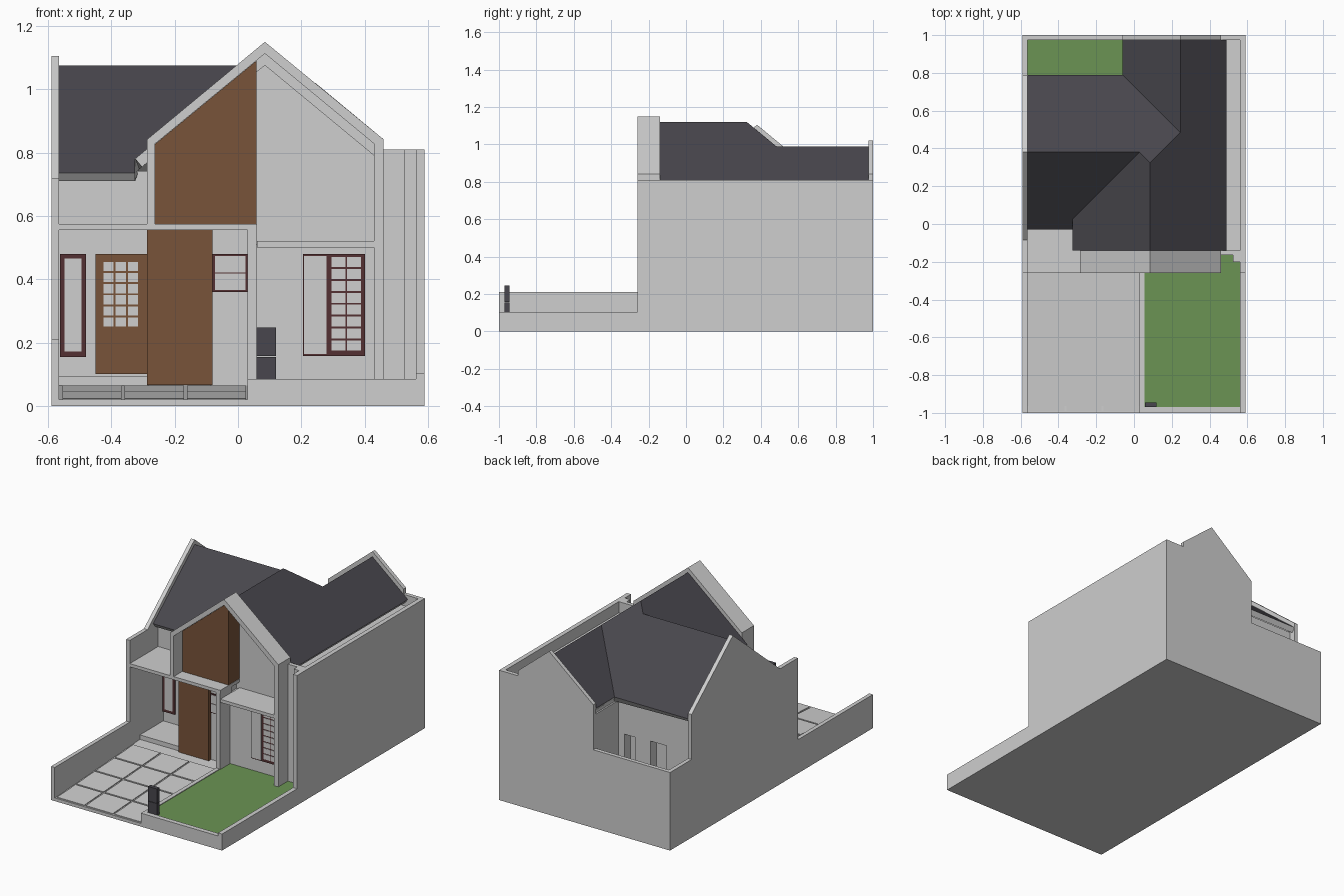
import bpy, bmesh
from mathutils import Vector

if "Cube" in bpy.data.objects:
    bpy.data.objects.remove(bpy.data.objects["Cube"])

def mat(name, r, g, b):
    m = bpy.data.materials.new(name)
    m.diffuse_color = (r, g, b, 1)
    m.use_nodes = True
    m.node_tree.nodes["Principled BSDF"].inputs["Base Color"].default_value = m.diffuse_color
    return m

WALL = mat("wall_white", .62, .62, .62)
ROOF = mat("roof_charcoal", .065, .062, .074)
WOOD = mat("wood_brown", .19, .088, .042)
RED = mat("frame_maroon", .088, .03, .032)
GRASS = mat("grass_green", .146, .296, .088)

def mesh_obj(name, bm, *mats):
    me = bpy.data.meshes.new(name)
    bm.to_mesh(me)
    bm.free()
    for m in mats:
        me.materials.append(m)
    ob = bpy.data.objects.new(name, me)
    bpy.context.collection.objects.link(ob)
    return ob

def prism(name, axis, pts, a, b, m=WALL):
    """Extrude a profile along x (pts are y,z) or along y (pts are x,z)."""
    bm = bmesh.new()
    at = (lambda p, t: (t, p[0], p[1])) if axis == 'x' else (lambda p, t: (p[0], t, p[1]))
    lo = [bm.verts.new(at(p, a)) for p in pts]
    hi = [bm.verts.new(at(p, b)) for p in pts]
    bm.faces.new(lo)
    bm.faces.new(hi[::-1])
    n = len(pts)
    for i in range(n):
        j = (i + 1) % n
        bm.faces.new((lo[j], lo[i], hi[i], hi[j]))
    bmesh.ops.recalc_face_normals(bm, faces=bm.faces)
    return mesh_obj(name, bm, m)

def box(name, x0, x1, y0, y1, z0, z1, m=WALL):
    return prism(name, 'y', [(x0, z0), (x1, z0), (x1, z1), (x0, z1)], y0, y1, m)

def panes(name, x0, x1, z0, z1, y, cols, rows, gap):
    """Grid of thin panes in front of a frame."""
    w, h = (x1 - x0 + gap) / cols, (z1 - z0 + gap) / rows
    for i in range(cols):
        for j in range(rows):
            x, z = x0 + i * w, z0 + j * h
            box(f"{name}_{i}_{j}", x, x + w - gap, y - .003, y, z, z + h - gap)

K = .827   # slope of every roof

# Plot and boundary walls
box("plot_base", -.59, .59, -1, 1, 0, .02)
prism("left_wall", 'x', [(-1, 0), (1, 0), (1, .487), (.787, .487), (.787, .768), (.38, 1.105),
      (-.085, .72), (-.26, .72), (-.26, .21), (-1, .21)], -.59, -.565)
prism("back_wall", 'y', [(-.59, 0), (.59, 0), (.59, .81), (.46, .81), (.46, .842), (.245, 1.02),
      (-.06, .768), (-.06, .487), (-.59, .487)], .975, 1)
box("right_wall", .562, .59, -.26, 1, 0, .81)
box("right_low_wall", .562, .59, -1, -.26, 0, .103)
box("right_pier", .525, .562, -.2, -.14, 0, .81)
box("right_infill_wall", .46, .525, -.165, -.14, 0, .81)
box("right_gutter", .43, .562, -.14, .975, 0, .74)

# Front garden
box("garden_base", .03, .562, -1, -.16, 0, .07)
box("lawn", .055, .562, -.97, -.16, .07, .08, GRASS)
box("front_kerb", .03, .562, -1, -.97, 0, .084)
box("drive_kerb", .03, .055, -.97, -.26, 0, .084)
box("meter_box_lower", .058, .12, -.97, -.945, .07, .155, ROOF)
box("meter_box_upper", .058, .12, -.97, -.945, .157, .247, ROOF)

# Sloping driveway with tiles
def ramp(y):
    return .018 + (y + 1) * .055
prism("driveway", 'x', [(-1, 0), (-.12, 0), (-.12, ramp(-.12)), (-1, ramp(-1))], -.565, .03)
for i in range(3):
    for j in range(4):
        x, y = -.555 + .197 * i, -.99 + .19 * j
        y2 = y + .18
        prism(f"drive_tile_{i}_{j}", 'x', [(y, ramp(y)), (y2, ramp(y2)),
              (y2, ramp(y2) + .005), (y, ramp(y) + .005)], x, min(x + .187, .025))
box("porch_step", -.565, -.285, -.16, .08, 0, .092)

# House body
left_core = box("left_rooms", -.565, -.03, .07, .75, 0, .72)
box("right_rooms", -.05, .44, -.07, .975, 0, .72)
box("right_ground_wall", .03, .43, -.16, -.06, 0, .51)
box("middle_wall", -.085, .04, -.15, .08, 0, .56)
box("wood_entry_block", -.287, -.08, -.175, .08, .065, .555, WOOD)
box("balcony_slab", -.565, .06, -.26, .08, .555, .575)
box("right_beam", .06, .43, -.26, -.06, .5, .52)
box("middle_column", .03, .058, -.26, -.14, 0, .575)
box("balcony_back_wall", -.565, -.27, .02, .08, .575, .742)
box("balcony_side_wall", -.287, -.262, -.15, .08, .575, .772)

# Openings in the rear courtyard wall
for n, (x0, x1, z0, z1) in enumerate([(-.175, -.1, .09, .5), (-.39, -.28, .25, .505)]):
    cut = box(f"rear_opening_cutter_{n}", x0, x1, .69, .8, z0, z1)
    cut.hide_render = True
    cut.hide_set(True)
    mod = left_core.modifiers.new("opening", 'BOOLEAN')
    mod.object = cut
    mod.solver = 'EXACT'
box("courtyard_base", -.565, -.05, .74, .975, 0, .08)
box("courtyard_lawn", -.565, -.05, .752, .975, .08, .088, GRASS)
box("rear_room_side_wall", -.06, -.02, .74, .975, 0, .70)

# Front gable frame and recessed panels
prism("front_gable_frame", 'y', [(-.287, .575), (-.287, .842), (.085, 1.15), (.46, .842), (.46, .02),
      (.43, .02), (.43, .828), (.085, 1.113), (-.262, .828), (-.262, .575)], -.26, -.14)
prism("gable_back_wall", 'y', [(-.27, .52), (-.27, .8), (.085, 1.093), (.44, .8), (.44, .52)], -.07, -.03)
prism("wood_gable_panel", 'y', [(-.262, .575), (.058, .575), (.058, 1.09), (-.262, .827)], -.175, -.14, WOOD)
prism("wood_gable_panel_core", 'y', [(-.262, .575), (.058, .575), (.058, 1.06), (-.262, .797)],
      -.14, -.06, WOOD)

# Windows and doors
box("left_window_frame", -.563, -.48, .062, .072, .155, .48, RED)
panes("left_window_pane", -.548, -.495, .172, .465, .062, 1, 1, 0)
box("garage_door", -.45, -.285, .06, .072, .1, .48, WOOD)
panes("garage_door_pane", -.425, -.316, .25, .455, .06, 3, 6, .006)
box("small_window_frame", -.08, .03, -.157, -.148, .36, .48, RED)
panes("small_window_pane", -.073, .024, .366, .474, -.157, 1, 2, .003)
box("garden_window_frame", .205, .402, -.167, -.158, .157, .48, RED)
panes("garden_window_sash", .209, .279, .163, .474, -.167, 1, 1, 0)
panes("garden_window_pane", .296, .388, .175, .47, -.167, 2, 8, .006)

# Roof: each plane is an outline in plan with a height rule
def right_z(x, y): return 1.12 - K * (x - .085)
def left_z(x, y): return 1.12 - K * (.085 - x)
def side_front_z(x, y): return 1.075 - K * (.38 - y)
def side_back_z(x, y): return 1.075 - K * (y - .38)
def rear_left_z(x, y): return .988 - K * (.245 - x)

planes = [
    (right_z, [(.085, -.14), (.49, -.14), (.49, .975), (.245, .975), (.245, .485), (.085, .325)]),
    (left_z, [(.085, -.14), (.085, .325), (.03, .38), (-.325, .025), (-.325, -.14)]),
    (side_front_z, [(-.565, .38), (-.565, -.03), (-.325, -.03), (-.325, .025), (.03, .38)]),
    (side_back_z, [(-.565, .38), (.03, .38), (.085, .325), (.245, .485), (-.06, .79), (-.565, .79)]),
    (rear_left_z, [(.245, .485), (.245, .975), (-.06, .975), (-.06, .79)]),
]
bm = bmesh.new()
for zf, outline in planes:
    f = bm.faces.new([bm.verts.new((x, y, zf(x, y))) for x, y in outline])
    f.normal_update()
    if f.normal.z < 0:
        f.normal_flip()
bmesh.ops.remove_doubles(bm, verts=bm.verts, dist=.004)
for f in bm.faces:
    f.normal_update()
    if f.normal.z < 0:
        f.normal_flip()
roof = mesh_obj("roof", bm, ROOF, WALL)
solid = roof.modifiers.new("thickness", 'SOLIDIFY')
solid.thickness = .034
solid.offset = -1
solid.use_even_offset = True
solid.material_offset = 1
solid.material_offset_rim = 1
